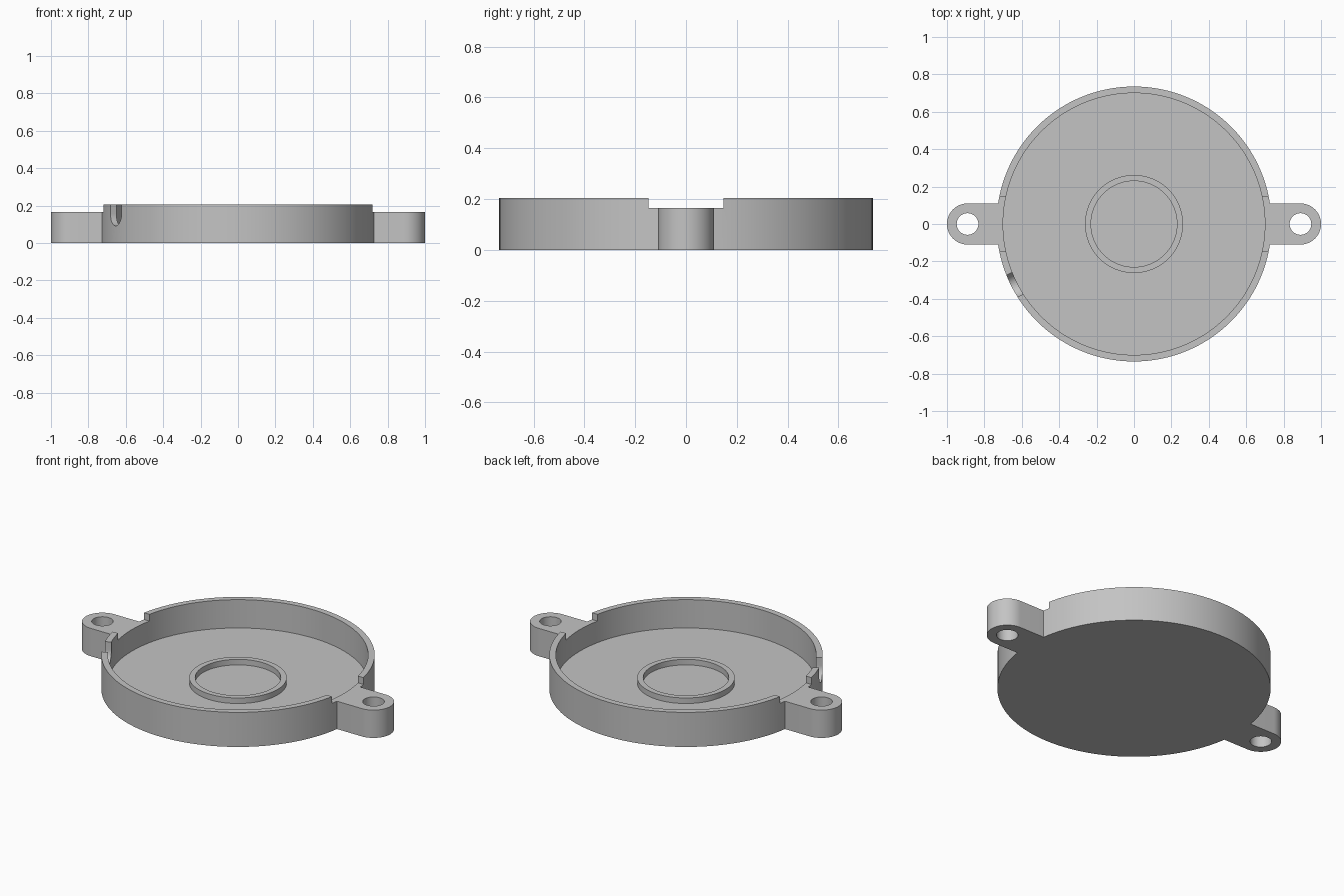
import bpy, bmesh
from math import sin, cos, pi, radians
from mathutils import Matrix

if "Cube" in bpy.data.objects:
    bpy.data.objects.remove(bpy.data.objects["Cube"])

grey = bpy.data.materials.new("light grey")
grey.use_nodes = True
colour = (0.55, 0.55, 0.55, 1)
grey.diffuse_color = colour
grey.node_tree.nodes["Principled BSDF"].inputs["Base Color"].default_value = colour

RIM_R, WALL_R, RIM_Z = 0.735, 0.7, 0.205
FLOOR_Z, RING_Z, LUG_Z = 0.037, 0.07, 0.165
LUG_R, HOLE_R, HOLE_X = 0.11, 0.058, 0.89


def finish(name, bm):
    bmesh.ops.recalc_face_normals(bm, faces=bm.faces)
    mesh = bpy.data.meshes.new(name)
    bm.to_mesh(mesh)
    bm.free()
    mesh.materials.append(grey)
    obj = bpy.data.objects.new(name, mesh)
    bpy.context.collection.objects.link(obj)
    return obj


def lathe(name, profile, steps=128):
    bm = bmesh.new()
    verts = [bm.verts.new((r, 0, z)) for r, z in profile]
    edges = [bm.edges.new(pair) for pair in zip(verts, verts[1:])]
    bmesh.ops.spin(bm, geom=verts + edges, axis=(0, 0, 1), cent=(0, 0, 0),
                   angle=2 * pi, steps=steps)
    bmesh.ops.remove_doubles(bm, verts=bm.verts, dist=1e-5)
    return finish(name, bm)


def prism(name, outline, low, high, matrix=Matrix()):
    bm = bmesh.new()
    face = bm.faces.new([bm.verts.new((x, y, low)) for x, y in outline])
    top = bmesh.ops.extrude_face_region(bm, geom=[face])["geom"]
    moved = [v for v in top if isinstance(v, bmesh.types.BMVert)]
    bmesh.ops.translate(bm, verts=moved, vec=(0, 0, high - low))
    bmesh.ops.transform(bm, verts=bm.verts, matrix=matrix)
    return finish(name, bm)


def arc(cx, cy, r, start, end, steps):
    angles = [radians(start + (end - start) * i / steps) for i in range(steps + 1)]
    return [(cx + r * cos(a), cy + r * sin(a)) for a in angles]


def combine(target, tool, operation):
    mod = target.modifiers.new(operation.lower(), "BOOLEAN")
    mod.operation, mod.object, mod.solver = operation, tool, "EXACT"
    bpy.context.view_layer.objects.active = target
    bpy.ops.object.modifier_apply(modifier=mod.name)
    bpy.data.objects.remove(tool)


# Round tray with a low raised ring on its floor
tray = lathe("round_tray", [
    (0, 0), (RIM_R, 0), (RIM_R, RIM_Z), (WALL_R, RIM_Z), (WALL_R, FLOOR_Z),
    (0.262, FLOOR_Z), (0.262, RING_Z), (0.23, RING_Z), (0.23, FLOOR_Z), (0, FLOOR_Z)])

# Rim lowered at both sides, level with the lugs
notch = prism("rim_notch", [(-1, -0.147), (1, -0.147), (1, 0.147), (-1, 0.147)], LUG_Z, 0.4)
combine(tray, notch, "DIFFERENCE")

# Screw lugs with through holes
for turn in (0, pi):
    spin = Matrix.Rotation(turn, 4, "Z")
    outline = [(0.715, -LUG_R)] + arc(HOLE_X, 0, LUG_R, -90, 90, 32) + [(0.715, LUG_R)]
    lug = prism("screw_lug", outline, 0, LUG_Z, spin)
    hole = prism("screw_hole", arc(HOLE_X, 0, HOLE_R, 0, 350, 35), -0.1, 0.4, spin)
    combine(lug, hole, "DIFFERENCE")
    combine(tray, lug, "UNION")

# Round-bottomed cable slot through the wall
slot_matrix = (Matrix.Rotation(radians(207), 4, "Z")
               @ Matrix(((0, 0, 1, 0), (1, 0, 0, 0), (0, 1, 0, 0), (0, 0, 0, 1))))
slot = prism("cable_slot", arc(0, 0.157, 0.065, 180, 360, 24) + [(0.065, 0.4), (-0.065, 0.4)],
             0.6, 0.85, slot_matrix)
combine(tray, slot, "DIFFERENCE")

# Smooth curved walls, crisp edges
bpy.ops.object.select_all(action="DESELECT")
tray.select_set(True)
bpy.context.view_layer.objects.active = tray
bpy.ops.object.shade_smooth_by_angle(angle=radians(30))
